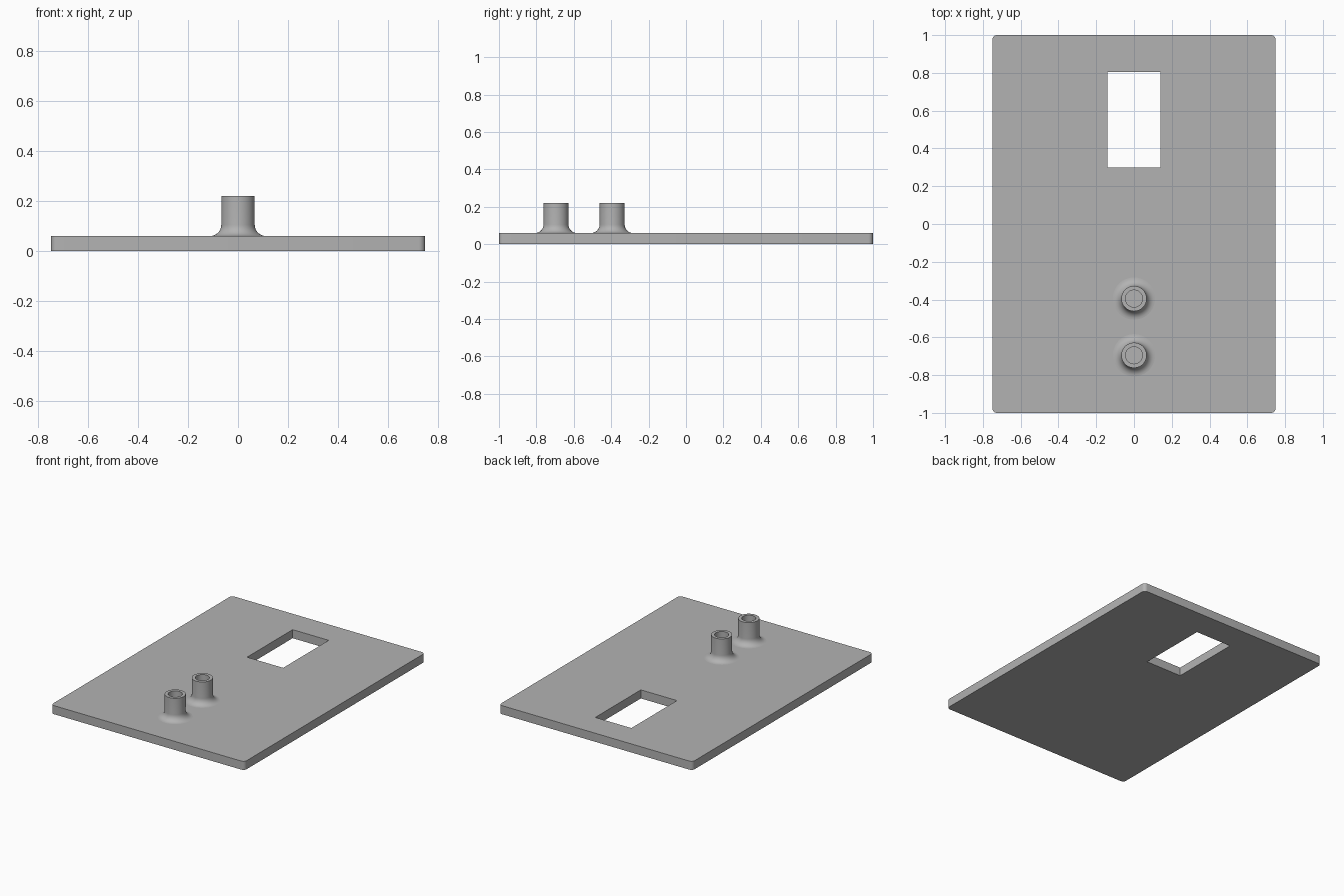
import bpy
import bmesh
from math import cos, sin, pi, radians

cube = bpy.data.objects.get("Cube")
if cube:
    bpy.data.objects.remove(cube, do_unlink=True)

PLATE_TOP = 0.06
POST_TOP = 0.22
POST_RADIUS = 0.067
HOLE_RADIUS = 0.045
FILLET = 0.045
SEGMENTS = 48

# Single grey material
grey = bpy.data.materials.new("plain grey")
grey.use_nodes = True
grey.diffuse_color = (0.45, 0.45, 0.45, 1)
grey.node_tree.nodes["Principled BSDF"].inputs["Base Color"].default_value = grey.diffuse_color


def make_object(name, bm):
    bmesh.ops.recalc_face_normals(bm, faces=bm.faces)
    mesh = bpy.data.meshes.new(name)
    bm.to_mesh(mesh)
    bm.free()
    mesh.materials.append(grey)
    obj = bpy.data.objects.new(name, mesh)
    bpy.context.collection.objects.link(obj)
    return obj


def activate(obj):
    bpy.ops.object.select_all(action='DESELECT')
    obj.select_set(True)
    bpy.context.view_layer.objects.active = obj


def box(name, low, high, corner=0):
    bm = bmesh.new()
    bmesh.ops.create_cube(bm, size=1)
    for v in bm.verts:
        v.co = [a + (c + 0.5) * (b - a) for c, a, b in zip(v.co, low, high)]
    if corner:
        upright = [e for e in bm.edges if abs(e.verts[0].co.z - e.verts[1].co.z) > 0.01]
        bmesh.ops.bevel(bm, geom=upright, offset=corner, segments=6,
                        profile=0.5, affect='EDGES')
    return make_object(name, bm)


# Base plate with rounded corners
plate = box("base_plate", (-0.75, -1, 0), (0.75, 1, PLATE_TOP), corner=0.025)

# Rectangular window cut through the plate
cutter = box("window_cutter", (-0.14, 0.30, -0.1), (0.14, 0.805, 0.2))
cutter.hide_render = True
cut = plate.modifiers.new("window", 'BOOLEAN')
cut.object = cutter
cut.solver = 'EXACT'
activate(plate)
bpy.ops.object.modifier_apply(modifier=cut.name)
bpy.data.objects.remove(cutter, do_unlink=True)
bpy.ops.object.shade_smooth_by_angle(angle=radians(30))


# Hollow post: filleted foot, straight wall, flat rim, bore down to the plate
def post(name, y):
    profile = []
    for i in range(9):
        a = i / 8 * pi / 2
        profile.append((POST_RADIUS + FILLET * (1 - sin(a)),
                        PLATE_TOP + FILLET * (1 - cos(a))))
    profile += [(POST_RADIUS, POST_TOP), (HOLE_RADIUS, POST_TOP), (HOLE_RADIUS, PLATE_TOP)]
    bm = bmesh.new()
    verts = [bm.verts.new((r, 0, z)) for r, z in profile]
    edges = [bm.edges.new(pair) for pair in zip(verts, verts[1:])]
    bmesh.ops.spin(bm, geom=verts + edges, cent=(0, 0, 0), axis=(0, 0, 1),
                   angle=2 * pi, steps=SEGMENTS)
    bmesh.ops.remove_doubles(bm, verts=bm.verts, dist=0.0001)
    obj = make_object(name, bm)
    # Open shell: make sure the outer wall faces outward
    wall = max(obj.data.polygons, key=lambda p: p.normal.z ** 2 * p.center.z)
    if wall.normal.z < 0:
        obj.data.flip_normals()
    obj.location.y = y
    activate(obj)
    bpy.ops.object.shade_smooth_by_angle(angle=radians(30))


post("front_post", -0.695)
post("rear_post", -0.395)
